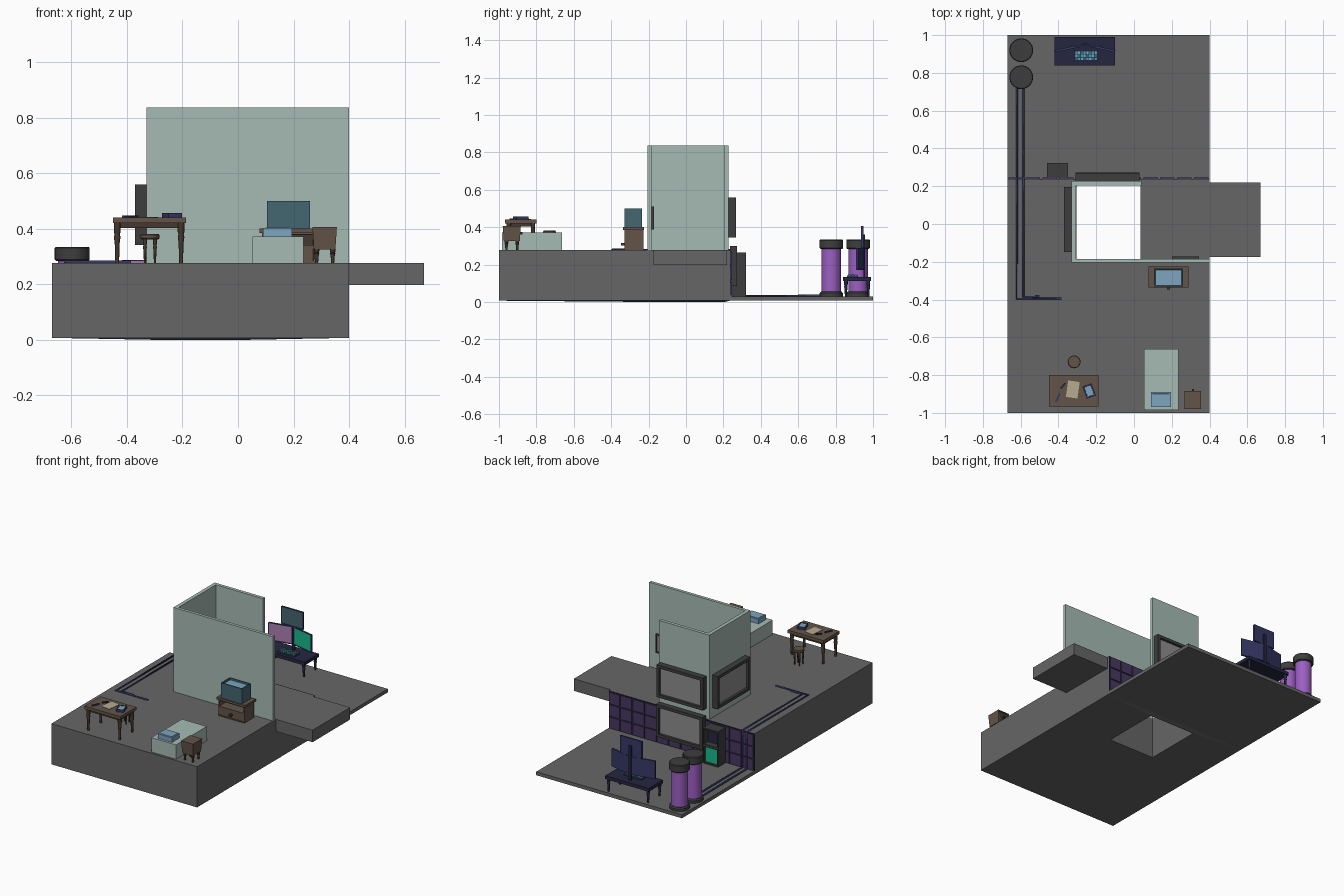
import bpy, bmesh, math
from mathutils import Vector, Matrix

if "Cube" in bpy.data.objects:
    bpy.data.objects.remove(bpy.data.objects["Cube"])


def mat(name, hexcode):
    m = bpy.data.materials.new(name)
    rgb = [int(hexcode[i:i + 2], 16) / 255 for i in (0, 2, 4)]
    m.diffuse_color = [c ** 2.2 for c in rgb] + [1]
    m.use_nodes = True
    m.node_tree.nodes["Principled BSDF"].inputs["Base Color"].default_value = m.diffuse_color
    return m


STONE, WALL = mat("stone", "666666"), mat("wall_paint", "a5bab2")
DARK, GLASS = mat("dark_metal", "404040"), mat("grey_glass", "8c8c8c")
WOOD, WOOD2 = mat("wood", "63554a"), mat("dark_wood", "463b33")
NAVY, INK = mat("navy", "393b66"), mat("ink", "2a2a42")
PURPLE, PLUM = mat("purple_glow", "9a5fc0"), mat("plum_tile", "4a3a60")
BLUE, TEAL = mat("blue", "7ba3bd"), mat("teal", "45666f")
GREEN, PINK = mat("green_glow", "1fb98c"), mat("pink_glow", "a97bb0")
CREAM = mat("cream", "b5a890")
smooth = []


def finish(name, bm, mats):
    bmesh.ops.recalc_face_normals(bm, faces=bm.faces)
    me = bpy.data.meshes.new(name)
    bm.to_mesh(me)
    bm.free()
    for m in mats:
        me.materials.append(m)
    ob = bpy.data.objects.new(name, me)
    bpy.context.collection.objects.link(ob)
    return ob


def box(name, x, y, z, m, face=None, border=0.01, depth=0.008, inner=None, rot=0, taper=1):
    """Box from ranges; an optional face (direction) gets a recessed panel."""
    c = Vector((sum(x) / 2, sum(y) / 2, sum(z) / 2))
    bm = bmesh.new()
    bmesh.ops.create_cube(bm, size=1)
    for v in bm.verts:
        s = taper if v.co.z < 0 else 1
        v.co = Vector((v.co.x * (x[1] - x[0]) * s, v.co.y * (y[1] - y[0]) * s, v.co.z * (z[1] - z[0])))
    bm.normal_update()
    if face:
        f = max(bm.faces, key=lambda q: q.normal.dot(Vector(face)))
        bmesh.ops.inset_individual(bm, faces=[f], thickness=border, depth=0)
        bmesh.ops.inset_individual(bm, faces=[f], thickness=0.001, depth=-depth)
        f.material_index = 1 if inner else 0
    bmesh.ops.transform(bm, verts=bm.verts, matrix=Matrix.Translation(c) @ Matrix.Rotation(math.radians(rot), 4, 'Z'))
    return finish(name, bm, [m, inner] if inner else [m])


def lathe(name, profile, loc, m, sides=12):
    """Closed turned shape from (radius, z) points."""
    bm = bmesh.new()
    rings = [[bm.verts.new((loc[0] + r * math.cos(2 * math.pi * i / sides),
                            loc[1] + r * math.sin(2 * math.pi * i / sides), z)) for i in range(sides)]
             for r, z in profile]
    for a, b in zip(rings, rings[1:]):
        for i in range(sides):
            j = (i + 1) % sides
            bm.faces.new((a[i], a[j], b[j], b[i]))
    bm.faces.new(rings[0])
    bm.faces.new(rings[-1])
    ob = finish(name, bm, [m])
    smooth.append(ob)
    return ob


def legs(name, xs, ys, z0, z1, r, m):
    h = z1 - z0
    for i, px in enumerate(xs):
        for j, py in enumerate(ys):
            lathe(f"{name}_{i}{j}", [(r * .55, z0), (r * .6, z0 + h * .1), (r * .75, z0 + h * .5), (r, z0 + h * .65),
                                     (r * .8, z0 + h * .72), (r, z0 + h * .78), (r, z1)], (px, py), m)


TOP, LOW = 0.277, 0.03

# raised block with a square shaft through it
bm = bmesh.new()
outer = [(-.67, -1), (.40, -1), (.40, .235), (-.67, .235)]
inner = [(-.305, -.185), (.035, -.185), (.035, .205), (-.305, .205)]
ot, it, ob_, ib = [[bm.verts.new((*p, z)) for p in pts] for pts, z in
                   ((outer, TOP), (inner, TOP), (outer, .007), (inner, 0))]
for i in range(4):
    j = (i + 1) % 4
    for a, b in ((ot, it), (it, ib), (ib, ob_), (ob_, ot)):
        bm.faces.new((a[i], a[j], b[j], b[i]))
finish("raised_block", bm, [STONE])
box("lower_floor", (-.67, .40), (.235, 1), (.007, LOW), STONE)
box("side_platform", (.40, .67), (-.175, .22), (.197, TOP), STONE)

# room walls
box("front_wall", (-.33, .40), (-.205, -.185), (TOP, .836), WALL)
box("left_wall", (-.33, -.306), (-.185, .205), (TOP, .836), WALL)
box("back_wall", (-.33, .04), (.205, .227), (TOP, .836), WALL)

# framed screens on the walls
box("upper_screen", (-.31, .03), (.227, .267), (.345, .56), DARK, (0, 1, 0), .028, .015, GLASS)
box("lower_screen", (-.31, .03), (.235, .272), (.085, .30), DARK, (0, 1, 0), .028, .015, GLASS)
box("left_screen", (-.37, -.33), (-.147, .195), (.342, .56), DARK, (-1, 0, 0), .028, .015, GLASS)
box("inner_panel", (.20, .345), (-.185, -.172), (.387, .51), DARK, (0, 1, 0), .012, .005, GLASS)

# tiled cliff face
box("tile_backing", (-.67, .40), (.235, .239), (LOW, TOP), INK)
cols, rows = 12, 3
w, h = 1.07 / cols, (TOP - LOW) / rows
for i in range(cols):
    for k in range(rows):
        x, z = -.67 + i * w, LOW + k * h
        box(f"tile_{i}_{k}", (x + .006, x + w - .006), (.238, .245), (z + .006, z + h - .006), PLUM)

# cabinet with a glowing lower bay
box("cabinet_lower", (-.46, -.35), (.245, .322), (LOW, .15), DARK, (0, 1, 0), .012, .012, GREEN)
box("cabinet_upper", (-.46, -.35), (.245, .322), (.15, .265), DARK, (0, 1, 0), .012, .04, INK)

# glowing tanks
for i, y in enumerate((.92, .777)):
    p = (-.597, y)
    lathe(f"tank_base_{i}", [(.062, LOW), (.062, .047), (.056, .055)], p, DARK, 32)
    lathe(f"tank_glass_{i}", [(.052, .05), (.052, .29)], p, PURPLE, 32)
    lathe(f"tank_cap_{i}", [(.058, .284), (.063, .289), (.063, .33), (.059, .335)], p, DARK, 32)

# pipes from the tanks, up the cliff and over the block
for i, (x, y, end) in enumerate(((-.62, -.395, -.385), (-.585, -.385, -.50))):
    cu = bpy.data.curves.new(f"pipe_{i}", 'CURVE')
    cu.dimensions = '3D'
    cu.bevel_depth, cu.bevel_resolution, cu.use_fill_caps = .006, 1, True
    pts = [(x, .75, .034), (x, .247, .034), (x, .247, .279), (x, y, .279), (end, y, .279)]
    sp = cu.splines.new('POLY')
    sp.points.add(len(pts) - 1)
    for q, c in zip(sp.points, pts):
        q.co = (*c, 1)
    cu.materials.append(NAVY)
    bpy.context.collection.objects.link(bpy.data.objects.new(f"pipe_{i}", cu))

# computer desk with three monitors and a keyboard
box("computer_desk_top", (-.42, -.10), (.84, .99), (.112, .134), INK)
legs("computer_desk_leg", (-.405, -.115), (.855, .975), LOW, .112, .01, INK)
box("left_monitor", (-.418, -.262), (.925, .937), (.17, .288), NAVY, (0, -1, 0), .006, .003, PINK, rot=12)
box("right_monitor", (-.254, -.098), (.925, .937), (.17, .288), NAVY, (0, -1, 0), .006, .003, GREEN, rot=-12)
box("top_monitor", (-.338, -.178), (.936, .948), (.29, .406), NAVY, (0, -1, 0), .006, .003, TEAL)
box("monitor_post", (-.268, -.248), (.948, .958), (.134, .36), INK)
box("keyboard", (-.317, -.19), (.862, .92), (.134, .142), NAVY)
for i in range(8):
    for k in range(3):
        x, y = -.311 + i * .0148, .867 + k * .017
        box(f"key_{i}_{k}", (x, x + .011), (y, y + .013), (.142, .147), (TEAL, BLUE, GREEN)[(i * 2 + k) % 3])

# writing table with paper, book and pens
box("table_top", (-.45, -.187), (-.967, -.80), (.42, .44), WOOD)
box("table_apron", (-.435, -.203), (-.95, -.816), (.403, .42), WOOD2)
legs("table_leg", (-.435, -.205), (-.948, -.818), TOP, .42, .012, WOOD2)
box("paper", (-.355, -.293), (-.92, -.832), (.44, .443), CREAM, rot=-8)
box("book", (-.263, -.212), (-.918, -.85), (.44, .456), NAVY, (0, 0, 1), .01, .002, BLUE, rot=20)
box("pen_0", (-.408, -.398), (-.945, -.893), (.44, .447), NAVY, rot=-25)
box("pen_1", (-.38, -.37), (-.875, -.837), (.44, .447), INK, rot=-40)

# stool
lathe("stool_seat", [(.03, .362), (.034, .366), (.034, .377), (.031, .381)], (-.317, -.73), WOOD, 24)
legs("stool_leg", (-.335, -.299), (-.748, -.712), TOP, .364, .007, WOOD2)

# bed and pillow
box("bed", (.053, .235), (-.985, -.663), (TOP, .372), WALL)
box("pillow", (.09, .195), (-.97, -.89), (.372, .402), BLUE, (0, 0, 1), .012, -.002)

# bedside stand, tapered, knob toward the back
box("bedside_stand", (.268, .356), (-.98, -.883), (.325, .407), WOOD, (0, 1, 0), .01, .004, WOOD2, taper=.88)
legs("bedside_leg", (.283, .341), (-.96, -.902), TOP, .33, .01, WOOD2)
box("bedside_knob", (.306, .318), (-.89, -.874), (.362, .374), WOOD2)

# tank stand: open shelf over a drawer
box("stand_top", (.077, .288), (-.337, -.225), (.385, .40), WOOD)
box("stand_shelf", (.087, .278), (-.33, -.228), (.335, .385), WOOD, (0, -1, 0), .009, .07, WOOD2)
box("stand_drawer", (.087, .278), (-.33, -.228), (TOP, .335), WOOD, (0, -1, 0), .009, .003)
box("drawer_knob", (.174, .191), (-.347, -.328), (.302, .315), WOOD2)

# water tank
box("water_tank", (.105, .26), (-.33, -.235), (.40, .50), TEAL, (0, 0, 1), .01, .012, BLUE)

bpy.ops.object.select_all(action='DESELECT')
for o in smooth:
    o.select_set(True)
bpy.context.view_layer.objects.active = smooth[0]
bpy.ops.object.shade_smooth_by_angle(angle=math.radians(35))
